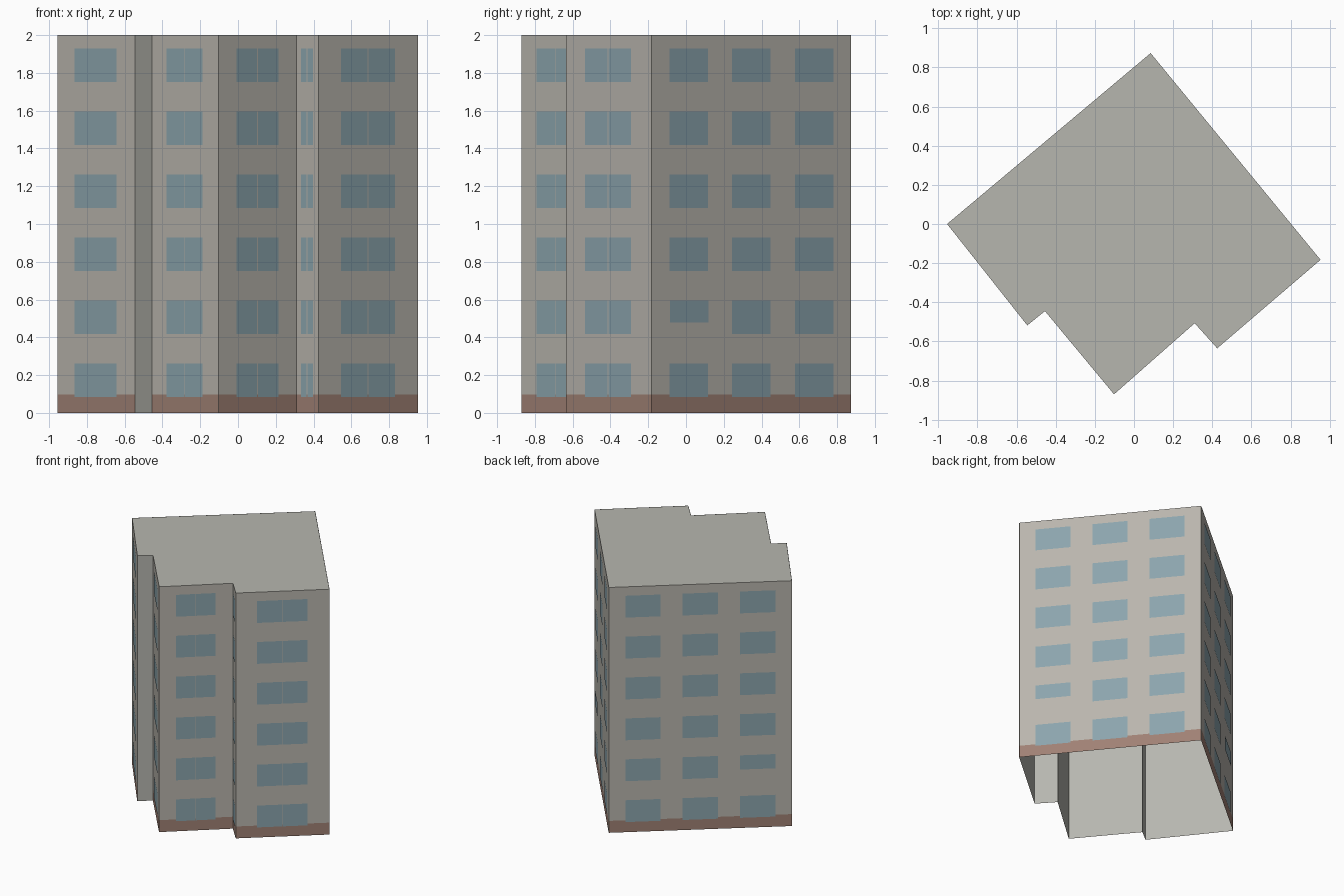
import bpy
import bmesh
from mathutils import Vector

cube = bpy.data.objects.get("Cube")
if cube:
    bpy.data.objects.remove(cube, do_unlink=True)


def material(name, rgb):
    mat = bpy.data.materials.new(name)
    mat.use_nodes = True
    color = (*rgb, 1)
    mat.diffuse_color = color
    mat.node_tree.nodes["Principled BSDF"].inputs["Base Color"].default_value = color
    return mat


CONCRETE = material("concrete grey", (0.47, 0.47, 0.43))
PLASTER = material("warm plaster", (0.485, 0.465, 0.42))
GLASS = material("blue grey glass", (0.26, 0.375, 0.42))
BRICK = material("brown base", (0.35, 0.22, 0.175))

HEIGHT, BASE_TOP = 2.0, 0.097
FLOORS, PITCH = 6, 0.3335
SILL, WINDOW_HEIGHT = 0.083, 0.178
MULLION = 0.006

# Footprint corners, counterclockwise from the left corner
CORNERS = [Vector(c) for c in (
    (-0.955, 0), (-0.545, -0.518), (-0.455, -0.445), (-0.102, -0.87),
    (0.31, -0.507), (0.425, -0.635), (0.953, -0.183), (0.085, 0.873))]

# Wall names in corner order, with window spans along the wall and pane count
TRIPLE = [(0.09, 0.282), (0.402, 0.595), (0.717, 0.91)]
SINGLE = [(0.225, 0.765)]
WALLS = [
    ("left_front", SINGLE, 1),
    ("notch", [], 0),
    ("middle_left", SINGLE, 2),
    ("middle_front", SINGLE, 2),
    ("step", SINGLE, 2),
    ("right_front", SINGLE, 2),
    ("right_back", TRIPLE, 1),
    ("left_back", TRIPLE, 1),
]


def finish(name, bm, mat):
    mesh = bpy.data.meshes.new(name)
    bm.to_mesh(mesh)
    bm.free()
    mesh.materials.append(mat)
    obj = bpy.data.objects.new(name, mesh)
    bpy.context.collection.objects.link(obj)
    return obj


def panel(bm, a, b, span, low, high, offset):
    """Add one upright face on the wall from a to b, pushed outward."""
    along = b - a
    out = Vector((along.y, -along.x)).normalized() * offset
    p, q = (a + along * t + out for t in span)
    bm.faces.new([bm.verts.new((*v, z)) for v, z in
                  ((p, low), (q, low), (q, high), (p, high))])


# Hollow shell: walls and roof, open underneath
bm = bmesh.new()
roof = bm.faces.new([bm.verts.new((*c, HEIGHT)) for c in CORNERS])
low_ring = [bm.verts.new((*c, 0)) for c in CORNERS]
high_ring = list(roof.verts)
for i in range(len(CORNERS)):
    j = (i + 1) % len(CORNERS)
    bm.faces.new((low_ring[i], low_ring[j], high_ring[j], high_ring[i]))
finish("building_shell", bm, CONCRETE)

# Facades, base bands and windows, wall by wall
for i, (name, spans, panes) in enumerate(WALLS):
    if not spans:
        continue
    a, b = CORNERS[i], CORNERS[(i + 1) % len(CORNERS)]
    length = (b - a).length

    bm = bmesh.new()
    panel(bm, a, b, (0, 1), BASE_TOP, HEIGHT, 0.001)
    finish(name + "_facade", bm, PLASTER)

    bm = bmesh.new()
    panel(bm, a, b, (0, 1), 0, BASE_TOP, 0.001)
    finish(name + "_base_band", bm, BRICK)

    bm = bmesh.new()
    for floor in range(FLOORS):
        low = SILL + floor * PITCH
        for k, (start, end) in enumerate(spans):
            # The outermost window on the second floor is shorter
            outer = 0 if name == "right_back" else 2
            short = len(spans) == 3 and floor == 1 and k == outer
            sill = low + 0.062 if short else low
            offset = 0.007 if short else 0.003
            width = (end - start) / panes
            gap = MULLION / length / 2 if panes == 2 else 0
            for pane in range(panes):
                left = start + pane * width + (gap if pane else 0)
                right = start + (pane + 1) * width - (0 if pane else gap)
                panel(bm, a, b, (left, right), sill, low + WINDOW_HEIGHT, offset)
    finish(name + "_windows", bm, GLASS)
